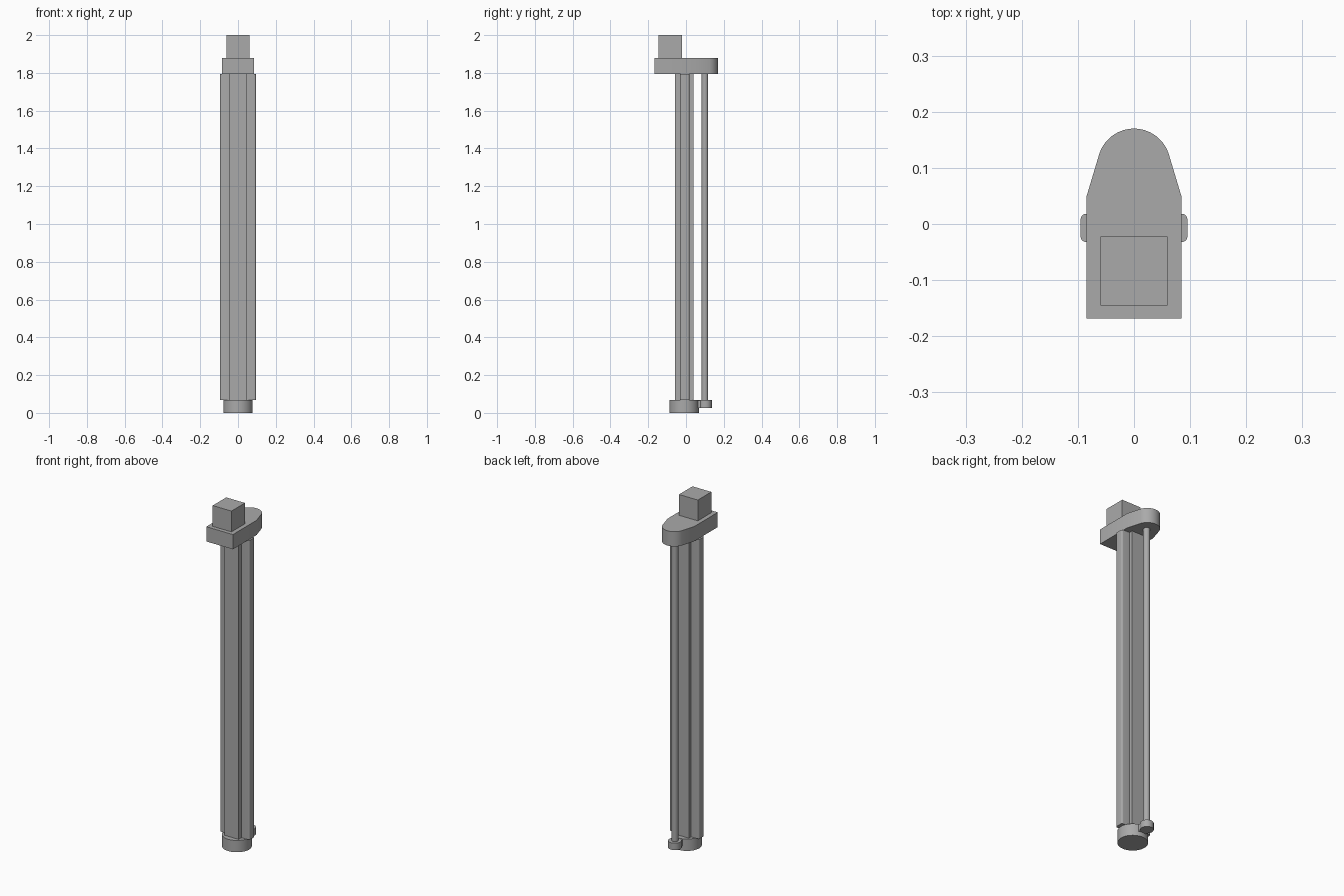
import bpy, bmesh, math

cube = bpy.data.objects.get("Cube")
if cube:
    bpy.data.objects.remove(cube, do_unlink=True)

grey = bpy.data.materials.new("plain grey")
grey.use_nodes = True
colour = (0.4, 0.4, 0.4, 1)
grey.diffuse_color = colour
grey.node_tree.nodes["Principled BSDF"].inputs["Base Color"].default_value = colour


def prism(name, outline, z0, z1, smooth=False):
    """Extrude a closed counter-clockwise outline from z0 to z1."""
    bm = bmesh.new()
    face = bm.faces.new([bm.verts.new((x, y, z0)) for x, y in outline])
    up = bmesh.ops.extrude_face_region(bm, geom=[face])["geom"]
    verts = [g for g in up if isinstance(g, bmesh.types.BMVert)]
    bmesh.ops.translate(bm, verts=verts, vec=(0, 0, z1 - z0))
    bmesh.ops.recalc_face_normals(bm, faces=bm.faces)
    mesh = bpy.data.meshes.new(name)
    bm.to_mesh(mesh)
    bm.free()
    mesh.materials.append(grey)
    obj = bpy.data.objects.new(name, mesh)
    bpy.context.collection.objects.link(obj)
    if smooth:
        bpy.ops.object.select_all(action='DESELECT')
        obj.select_set(True)
        bpy.context.view_layer.objects.active = obj
        bpy.ops.object.shade_smooth_by_angle(angle=math.radians(30))
    return obj


def arc(cx, cy, r, a0, a1, n):
    """Points on an arc, angles in degrees."""
    angles = [math.radians(a0 + (a1 - a0) * i / n) for i in range(n + 1)]
    return [(cx + r * math.cos(a), cy + r * math.sin(a)) for a in angles]


def rectangle(x, y0, y1):
    return [(-x, y0), (x, y0), (x, y1), (-x, y1)]


FOOT_TOP, POST_TOP, HEAD_TOP = 0.068, 1.795, 1.88
MID = -0.01

# Cross-shaped post with rounded side ribs
rib_x, rib_y0, rib_y1, r = 0.095, -0.032, 0.018, 0.009
right_rib = (arc(rib_x - r, rib_y0 + r, r, -90, 0, 5)
             + arc(rib_x - r, rib_y1 - r, r, 0, 90, 5))
right_half = [(0.045, -0.058), (0.045, rib_y0)] + right_rib + [(0.045, rib_y1), (0.045, 0.039)]
left_half = [(-x, y) for x, y in reversed(right_half)]
prism("post", right_half + left_half, FOOT_TOP, POST_TOP, True)

# Round foot
prism("foot", arc(0, MID, 0.078, 0, 354.375, 63), 0, FOOT_TOP, True)

# Lug behind the foot, joined by a narrow neck
prism("foot_lug", arc(0, 0.102, 0.035, 0, 352.5, 47), 0.027, FOOT_TOP - 0.001, True)
prism("lug_neck", rectangle(0.024, 0.03, 0.1), 0.027, FOOT_TOP - 0.002)

# Thin rear rod
prism("rear_rod", arc(0, 0.1, 0.0175, 0, 348.75, 31), 0.06, POST_TOP, True)

# Head plate: square front, tapered sides, round back
head = [(-0.085, -0.168), (0.085, -0.168), (0.085, 0.048)]
head += arc(0, 0.105, 0.065, 18, 162, 32) + [(-0.085, 0.048)]
prism("head_plate", head, POST_TOP, HEAD_TOP, True)

# Block on top
prism("top_block", rectangle(0.06, -0.145, -0.022), HEAD_TOP, 2.0)
